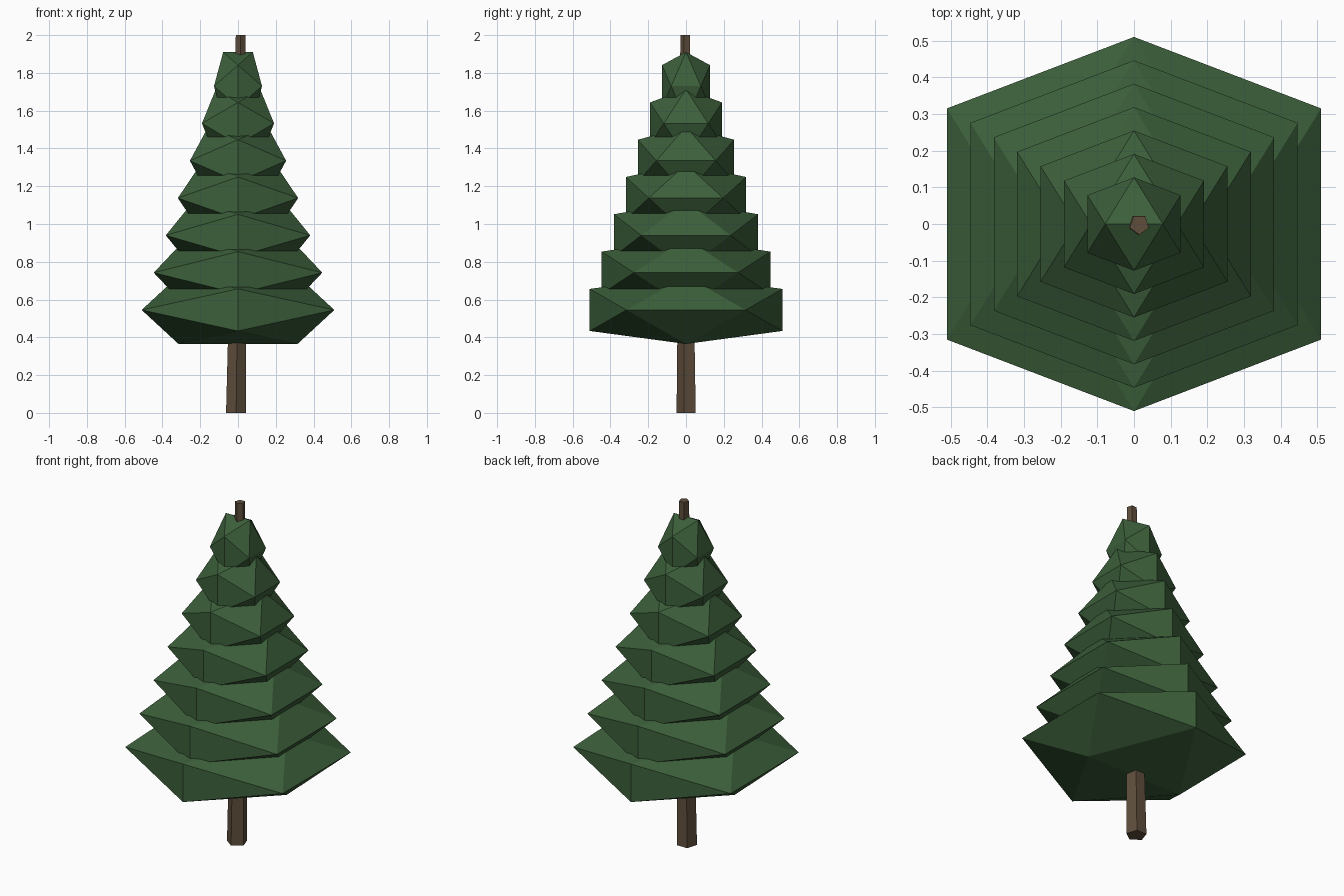
import bpy, bmesh
from math import radians, sqrt
from mathutils import Matrix, Vector

if "Cube" in bpy.data.objects:
    bpy.data.objects.remove(bpy.data.objects["Cube"])


def make_material(name, color):
    mat = bpy.data.materials.new(name)
    mat.use_nodes = True
    mat.diffuse_color = color
    bsdf = mat.node_tree.nodes["Principled BSDF"]
    bsdf.inputs["Base Color"].default_value = color
    bsdf.inputs["Roughness"].default_value = 0.9
    return mat


def finish(bm, name, mat):
    bmesh.ops.recalc_face_normals(bm, faces=bm.faces)
    mesh = bpy.data.meshes.new(name)
    bm.to_mesh(mesh)
    bm.free()
    mesh.materials.append(mat)
    obj = bpy.data.objects.new(name, mesh)
    bpy.context.collection.objects.link(obj)
    return obj


needle_green = make_material("needle green", (0.045, 0.115, 0.043, 1))
bark_brown = make_material("bark brown", (0.115, 0.077, 0.045, 1))

# Foliage tiers: squashed icosahedra, hulled from three golden rectangles
SHORT = (sqrt(5) - 1) / 2
TIERS = 7
for i in range(TIERS):
    t = i / (TIERS - 1)
    radius = 0.51 + t * (0.127 - 0.51)
    bm = bmesh.new()
    for a in (-1, 1):
        for b in (-SHORT, SHORT):
            for corner in ((b, 0, a), (a, b, 0), (0, a, b)):
                bm.verts.new(corner)
    bmesh.ops.convex_hull(bm, input=bm.verts)
    bmesh.ops.scale(bm, vec=(radius, radius, 0.18), verts=bm.verts)
    tier = finish(bm, f"foliage_tier_{i + 1}", needle_green)
    tier.location.z = 0.545 + t * 1.185

# Trunk: tapering five-sided post with a slight lean
bottom, top = Vector((-0.01, 0.006, 0)), Vector((0.0145, -0.002, 2))
bm = bmesh.new()
bmesh.ops.create_cone(bm, cap_ends=True, segments=5, radius1=0.056,
                      radius2=0.0275, depth=2)
bmesh.ops.translate(bm, vec=(0, 0, 1), verts=bm.verts)
# Turn one corner towards the front
corner = max((v.co for v in bm.verts if v.co.z < 1), key=lambda c: c.x)
turn = radians(-90) - Vector((1, 0)).angle_signed(corner.xy) * -1
bmesh.ops.rotate(bm, matrix=Matrix.Rotation(turn, 3, "Z"), verts=bm.verts)
for v in bm.verts:
    v.co += bottom.lerp(top, v.co.z / 2) * Vector((1, 1, 0)).length / sqrt(2) \
        - Vector((0, 0, v.co.z))
finish(bm, "trunk", bark_brown)
